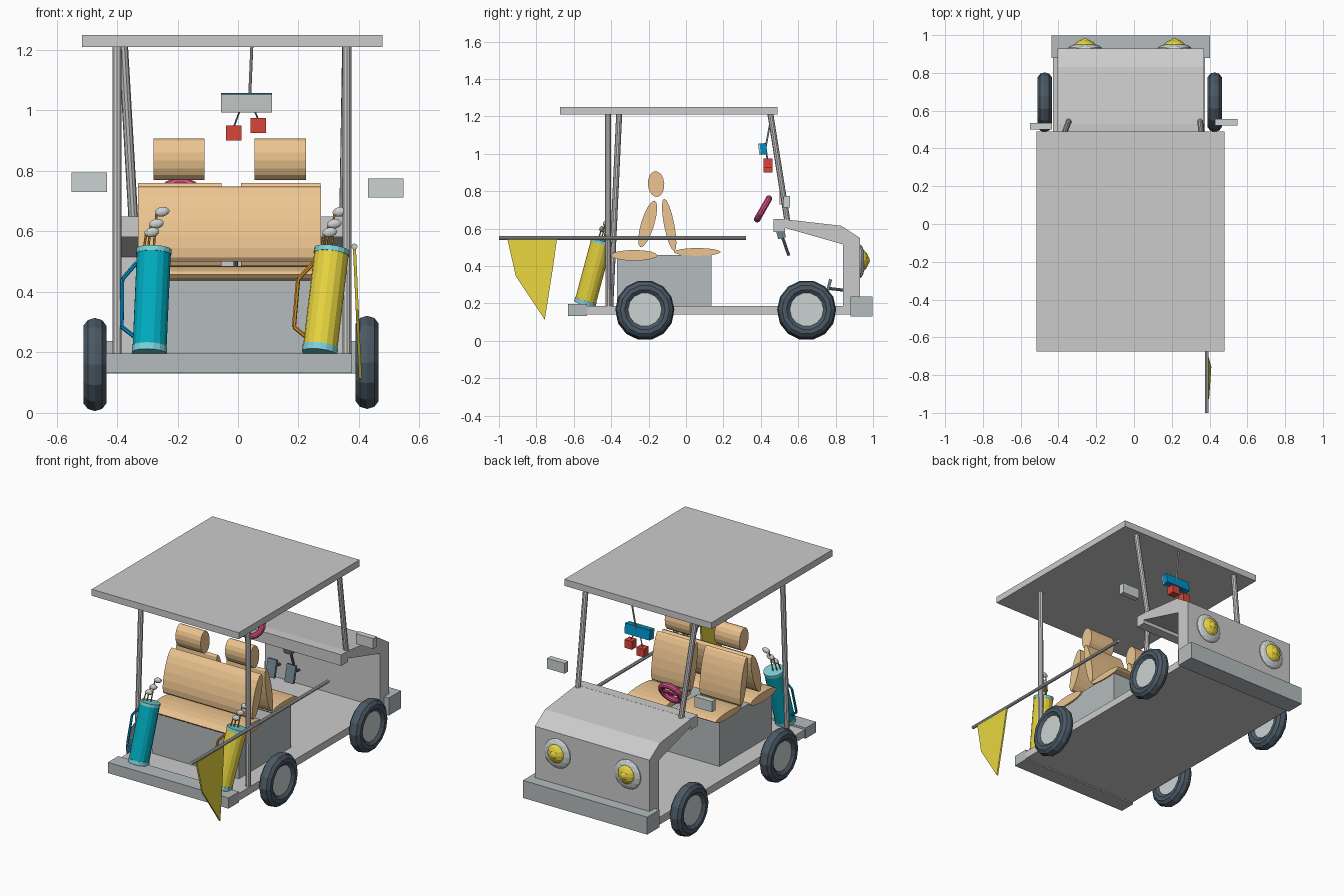
import bpy, bmesh, math
from mathutils import Matrix, Vector

if "Cube" in bpy.data.objects:
    bpy.data.objects.remove(bpy.data.objects["Cube"])

def mat(name, r, g, b):
    m = bpy.data.materials.new(name)
    m.diffuse_color = (r, g, b, 1)
    m.use_nodes = True
    m.node_tree.nodes["Principled BSDF"].inputs["Base Color"].default_value = m.diffuse_color
    return m

tan, dark, cyan = mat("tan", .85, .56, .28), mat("tyre", .07, .10, .13), mat("cyan", .0, .42, .53)
yellow, red, blue = mat("yellow", .8, .66, .05), mat("red", .7, .06, .04), mat("blue", .0, .28, .58)
pink, silver, pale = mat("pink", .7, .08, .25), mat("silver", .6, .65, .64), mat("pale_cyan", .2, .65, .72)
orange, slate, steel = mat("orange", .65, .28, .02), mat("slate", .16, .22, .26), mat("steel", .46, .5, .51)

def finish(name, bm, m=None):
    bmesh.ops.recalc_face_normals(bm, faces=bm.faces)
    me = bpy.data.meshes.new(name)
    bm.to_mesh(me)
    bm.free()
    o = bpy.data.objects.new(name, me)
    bpy.context.collection.objects.link(o)
    if m:
        me.materials.append(m)
    return o

def box(name, x, y, z, m=None, tilt=0):
    bm = bmesh.new()
    c = [sum(r) / 2 for r in (x, y, z)]
    s = [r[1] - r[0] for r in (x, y, z)]
    bmesh.ops.create_cube(bm, size=1, matrix=Matrix.Translation(c) @ Matrix.Rotation(tilt, 4, 'X')
                          @ Matrix.Diagonal((*s, 1)))
    return finish(name, bm, m)

def rod(name, a, b, r, m=None, n=10):
    a, b = Vector(a), Vector(b)
    bm = bmesh.new()
    rot = (b - a).to_track_quat('Z', 'Y').to_matrix().to_4x4()
    bmesh.ops.create_cone(bm, cap_ends=True, segments=n, radius1=r, radius2=r, depth=(b - a).length,
                          matrix=Matrix.Translation((a + b) / 2) @ rot)
    return finish(name, bm, m)

def ball(name, c, s, m=None, tilt=0, n=14):
    bm = bmesh.new()
    bmesh.ops.create_uvsphere(bm, u_segments=n, v_segments=8, radius=1, matrix=Matrix.Translation(c)
                              @ Matrix.Rotation(tilt, 4, 'Y') @ Matrix.Diagonal((*s, 1)))
    return finish(name, bm, m)

def pad(name, x, c, length, thick, d, m=tan):
    """Oval bar along x; d is the (y, z) direction of its long axis."""
    bm = bmesh.new()
    M = (Matrix.Translation(((x[0] + x[1]) / 2, *c)) @ Matrix.Rotation(math.atan2(-d[0], d[1]), 4, 'X')
         @ Matrix.Rotation(math.pi / 2, 4, 'Y') @ Matrix.Diagonal((length / 2, thick / 2, 1, 1)))
    bmesh.ops.create_cone(bm, cap_ends=True, segments=16, radius1=1, radius2=1, depth=x[1] - x[0], matrix=M)
    return finish(name, bm, m)

def ring(name, c, axis, R, rad, side, m, n=14, k=10):
    bm = bmesh.new()
    M = Matrix.Translation(c) @ Vector(axis).to_track_quat('Z', 'Y').to_matrix().to_4x4()
    v = []
    for i in range(n):
        a = math.tau * i / n
        for j in range(k):
            t = math.tau * j / k
            q = R + rad * math.cos(t)
            v.append(bm.verts.new(M @ Vector((q * math.cos(a), q * math.sin(a), side * math.sin(t)))))
    for i in range(n):
        for j in range(k):
            i2, j2 = (i + 1) % n, (j + 1) % k
            bm.faces.new([v[i * k + j], v[i2 * k + j], v[i2 * k + j2], v[i * k + j2]])
    return finish(name, bm, m)

def extrude(name, x, pts, m=None, lean=0):
    bm = bmesh.new()
    top = max(p[1] for p in pts)
    f = bm.faces.new([bm.verts.new((x[0] + lean * (top - z), y, z)) for y, z in pts])
    g = bmesh.ops.extrude_face_region(bm, geom=[f])
    bmesh.ops.translate(bm, vec=(x[1] - x[0], 0, 0), verts=[e for e in g["geom"] if isinstance(e, bmesh.types.BMVert)])
    return finish(name, bm, m)

# Chassis, roof and nose
box("roof", (-.515, .478), (-.675, .49), (1.21, 1.25))
box("floor", (-.43, .375), (-.6, .89), (.14, .185))
box("rear_bumper", (-.437, .377), (-.63, -.53), (.132, .197), steel)
box("front_bumper", (-.437, .402), (.88, .998), (.13, .237), steel)
extrude("nose", (-.405, .37), [(.525, .65), (.83, .615), (.93, .55), (.93, .185), (.84, .185), (.84, .515), (.525, .605)])
box("dashboard", (-.405, .37), (.467, .53), (.582, .65))

# Roof posts
rod("rear_post_left", (-.40, -.405, .18), (-.40, -.357, 1.22), .016)
rod("rear_post_right", (.36, -.415, .18), (.36, -.418, 1.22), .016)
rod("front_post_left", (-.345, .545, .62), (-.38, .45, 1.22), .016)
rod("front_post_right", (.35, .545, .62), (.36, .45, 1.22), .016)

# Wheels
for side, x, z in (("left", -.473, .16), ("right", .427, .167)):
    for end, y in (("rear", -.22), ("front", .645)):
        ring(f"{end}_{side}_tyre", (x, y, z), (1, 0, 0), .12, .038, .04, dark)
        rod(f"{end}_{side}_hub", (x - .024, y, z), (x + .024, y, z), .095, silver, 14)

# Seats
box("seat_base", (-.32, .265), (-.37, .135), (.18, .46), steel)
pad("rear_cushion", (-.33, .275), (-.277, .457), .25, .057, (1, 0))
pad("rear_backrest", (-.33, .275), (-.205, .625), .26, .07, (.075, .245))
for side, x, hx in (("left", (-.33, -.055), (-.28, -.11)), ("right", (.01, .272), (.055, .225))):
    pad(f"front_cushion_{side}", x, (.06, .475), .25, .042, (1, 0))
    pad(f"front_backrest_{side}", x, (-.09, .62), .285, .055, (-.055, .28))
    pad(f"headrest_{side}", hx, (-.16, .838), .138, .088, (-.01, .13))

# Headlights
for side, x in (("left", -.26), ("right", .215)):
    ball(f"headlight_rim_{side}", (x, .93, .425), (.09, .027, .09), silver)
    ball(f"headlight_{side}", (x, .935, .43), (.06, .042, .06), yellow)
    ball(f"headlight_tip_{side}", (x, .955, .43), (.03, .028, .03), yellow)

# Steering wheel, lever and pedals
ring("steering_wheel", (-.19, .412, .705), (0, .87, -.5), .065, .018, .018, pink)
rod("steering_hub", (-.19, .404, .71), (-.19, .42, .70), .02, pink)
rod("steering_spoke", (-.255, .412, .705), (-.125, .412, .705), .009, pink)
box("lever_knob", (-.035, .02), (.487, .53), (.548, .588), slate, .25)
rod("lever", (-.008, .51, .57), (-.008, .55, .455), .008, slate)
for i, x in enumerate((-.305, -.176)):
    box(f"pedal_{i}", (x - .03, x + .03), (.752, .768), (.225, .33), slate, -.25)
    rod(f"pedal_arm_{i}", (x, .765, .28), (x, .85, .27), .008, slate)

# Mirrors and hanging dice
box("mirror_left", (-.55, -.433), (.50, .535), (.73, .795), silver)
box("mirror_right", (.43, .547), (.522, .557), (.712, .775), silver)
box("inner_mirror", (-.057, .112), (.397, .432), (.996, .056 + 1), blue, .12)
box("inner_mirror_glass", (-.057, .112), (.389, .397), (.994, 1.054), silver, .12)
rod("mirror_stem", (.046, .46, 1.22), (.038, .425, 1.03), .005)
for i, (x, z, sx) in enumerate(((-.014, .925, .01), (.067, .95, .05))):
    box(f"die_{i}", (x - .025, x + .025), (.415, .462), (z - .025, z + .025), red)
    rod(f"die_string_{i}", (x, .438, z + .02), (sx, .428, 1.01), .003, slate, 6)

# Flag on its pole
rod("flag_pole", (.385, -1, .55), (.385, .32, .55), .01)
extrude("flag", (.38, .39), [(-.955, .545), (-.91, .345), (-.755, .113), (-.71, .40), (-.69, .545)], yellow, .045)

# Golf bags with rims, handle and clubs
for name, b, t, m, hm in (("left_bag", (-.293, -.54, .2), (-.278, -.45, .537), cyan, blue),
                          ("right_bag", (.27, -.54, .2), (.31, -.45, .537), yellow, orange)):
    b, t = Vector(b), Vector(t)
    rod(name, b, t, .057, m, 16)
    rod(name + "_base", b - (t - b) * .01, b + (t - b) * .055, .059, pale, 16)
    rod(name + "_rim", t - (t - b) * .04, t + (t - b) * .01, .059, pale, 16)
    path = [b.lerp(t, f) + Vector((dx, 0, 0)) for f, dx in ((.88, -.055), (.72, -.1), (.25, -.095), (.15, -.05))]
    for i in range(3):
        rod(f"{name}_handle_{i}", path[i], path[i + 1], .007, hm, 6)
    for i, (dx, dy, dz) in enumerate(((.027, .035, .128), (.008, .02, .088), (-.007, .0, .06))):
        h = t + Vector((dx, dy, dz))
        rod(f"{name}_shaft_{i}", t + Vector((dx - .03, dy - .03, -.02)), h - Vector((.018, 0, 0)), .004, orange, 6)
        ball(f"{name}_club_head_{i}", h, (.026, .014, .016), silver, -.2, 10)
